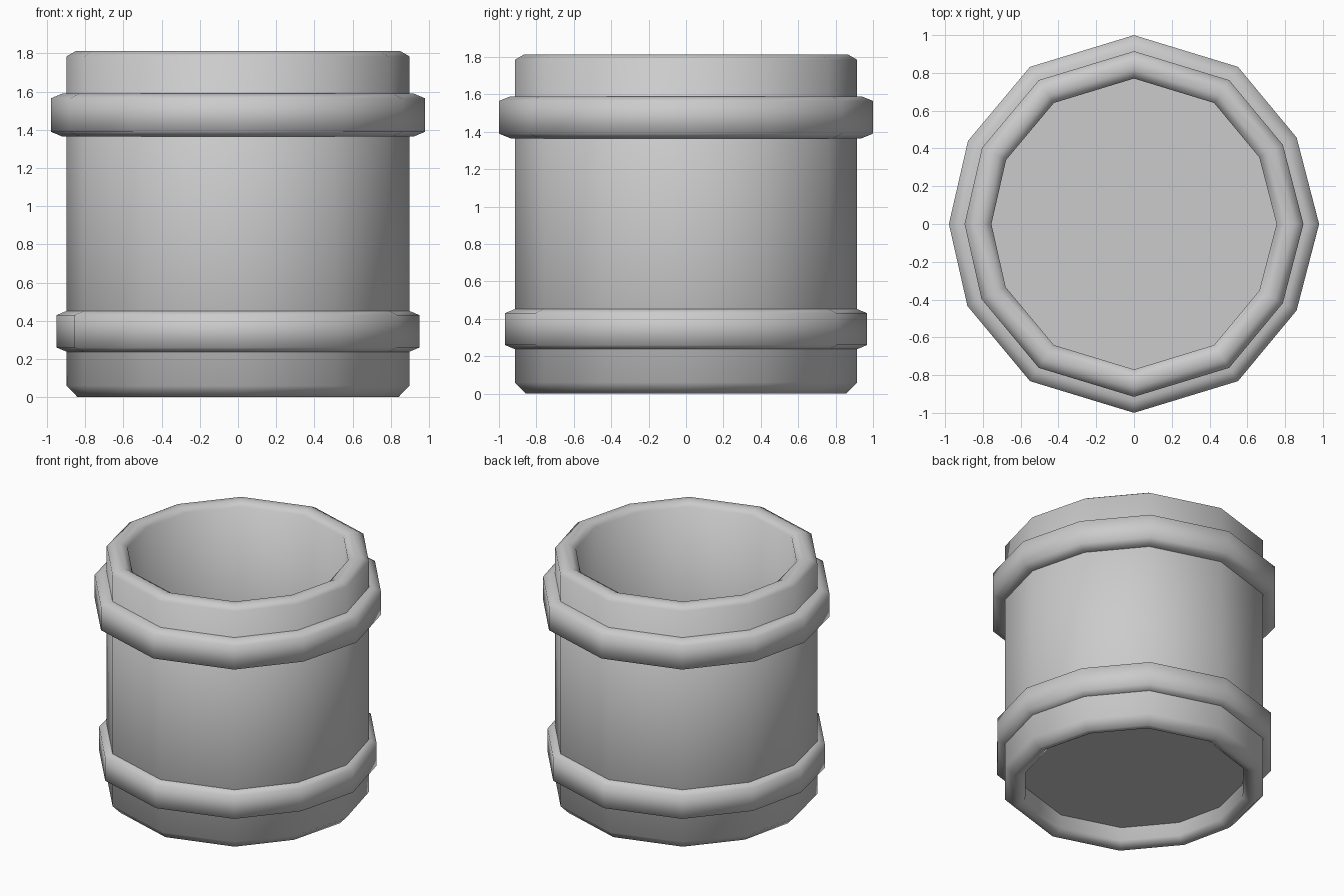
import bpy, bmesh
from math import radians, sin, cos

if "Cube" in bpy.data.objects:
    bpy.data.objects.remove(bpy.data.objects["Cube"])

# Hand-shaped twelve-sided outline: angle and radius factor
OUTLINE = [(0, 1.0), (28, .995), (56.5, 1.018), (90, 1.02), (123.5, 1.018), (153.4, 1.003),
           (180, 1.0), (206.2, 1.003), (236.5, 1.018), (270, 1.02), (303.5, 1.018), (332, .995)]


def ring(bm, r, z):
    return [bm.verts.new((r * k * cos(radians(a)), r * k * sin(radians(a)), z)) for a, k in OUTLINE]


def finish(bm, name):
    bmesh.ops.recalc_face_normals(bm, faces=bm.faces)
    mesh = bpy.data.meshes.new(name)
    bm.to_mesh(mesh)
    bm.free()
    ob = bpy.data.objects.new(name, mesh)
    bpy.context.collection.objects.link(ob)
    bpy.ops.object.select_all(action='DESELECT')
    ob.select_set(True)
    bpy.context.view_layer.objects.active = ob
    bpy.ops.object.shade_smooth_by_angle(angle=radians(70))
    return ob


def lathe(name, profile):
    """Sweep a closed (radius, height) profile around the outline."""
    bm = bmesh.new()
    rings = [ring(bm, r, z) for r, z in profile]
    n = len(OUTLINE)
    for i, a in enumerate(rings):
        b = rings[(i + 1) % len(rings)]
        for j in range(n):
            k = (j + 1) % n
            bm.faces.new((a[j], a[k], b[k], b[j]))
    return finish(bm, name)


# Hollow wall with rounded rims at both ends
lathe("barrel_wall", [(.755, .03), (.80, 0), (.84, 0), (.897, .06),
                      (.897, 1.785), (.85, 1.813), (.80, 1.813), (.755, 1.785)])


# Raised bands
def band(name, r, z0, z1):
    lathe(name, [(.87, z0), (r - .06, z0), (r, z0 + .025), (r, z1 - .025), (r - .06, z1), (.87, z1)])


band("upper_band", .98, 1.365, 1.59)
band("lower_band", .95, .235, .455)

# Recessed floor
bm = bmesh.new()
bm.faces.new(ring(bm, .757, .13))
finish(bm, "floor")
